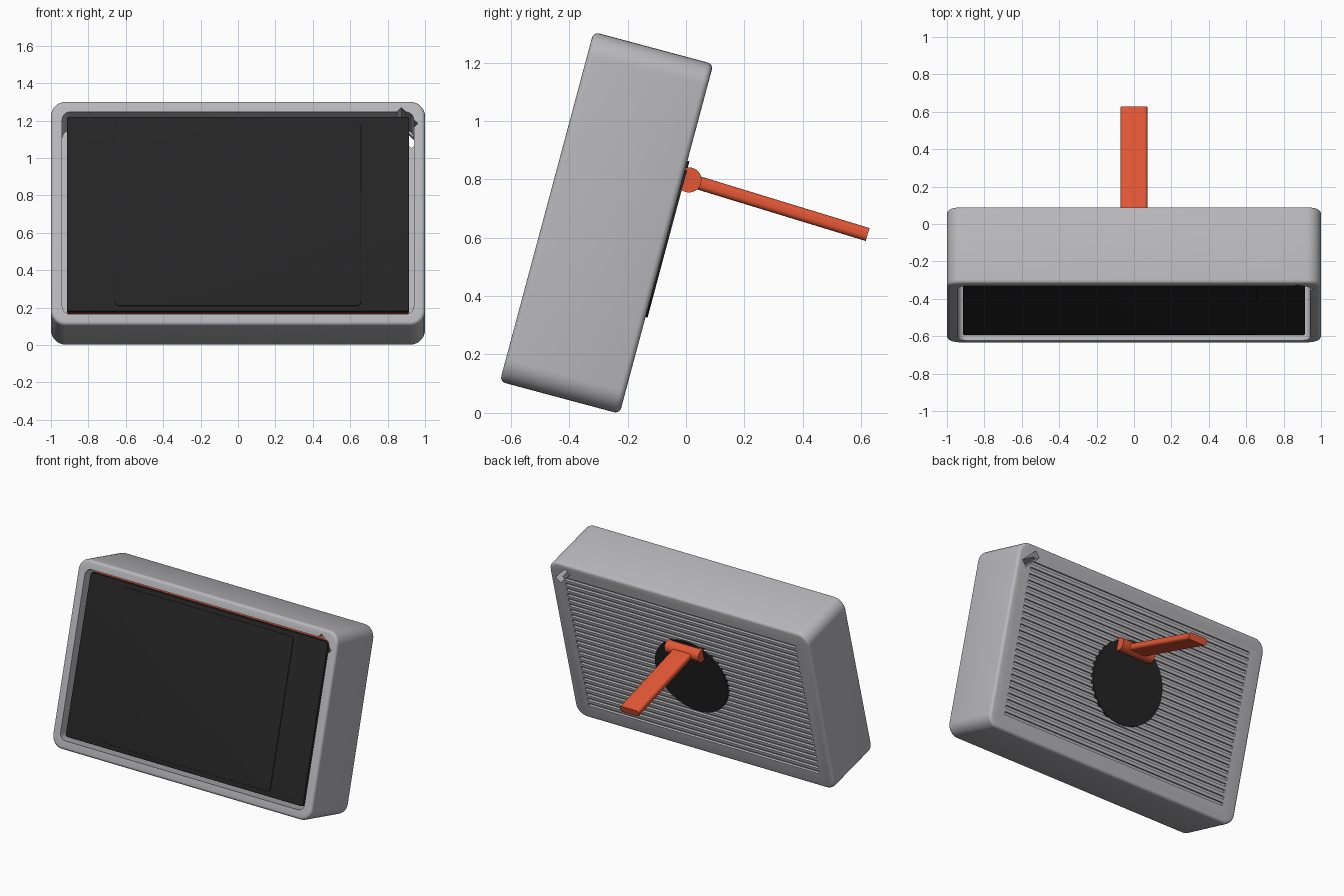
import bpy
import bmesh
import math
from mathutils import Matrix

cube = bpy.data.objects.get("Cube")
if cube:
    bpy.data.objects.remove(cube, do_unlink=True)

# The device is built upright (y is depth), then leaned back
LEAN = Matrix.Translation((0, -0.272, 0.651)) @ Matrix.Rotation(math.radians(-15), 4, "X")
W, D, H = 2.0, 0.425, 1.24
FRONT, BACK = -D / 2, D / 2


def material(name, color, rough=0.6):
    m = bpy.data.materials.new(name)
    m.use_nodes = True
    m.diffuse_color = (*color, 1)
    bsdf = m.node_tree.nodes["Principled BSDF"]
    bsdf.inputs["Base Color"].default_value = (*color, 1)
    bsdf.inputs["Roughness"].default_value = rough
    return m


grey = material("cool grey plastic", (0.48, 0.478, 0.505))
black = material("soft black", (0.018, 0.018, 0.018))
orange = material("burnt orange", (0.77, 0.095, 0.036))


def finish(bm, name, mat):
    bmesh.ops.recalc_face_normals(bm, faces=bm.faces)
    mesh = bpy.data.meshes.new(name)
    bm.to_mesh(mesh)
    bm.free()
    obj = bpy.data.objects.new(name, mesh)
    bpy.context.collection.objects.link(obj)
    if mat:
        mesh.materials.append(mat)
    return obj


def block(name, size, center, mat=None, corner=0, rim=0):
    """Box with its four depth edges rounded, then its front and back rims softened."""
    bm = bmesh.new()
    bmesh.ops.create_cube(bm, size=1)
    bmesh.ops.scale(bm, vec=size, verts=bm.verts)

    def along_depth(e):
        return abs(e.verts[0].co.y - e.verts[1].co.y) > 1e-4

    if corner:
        bmesh.ops.bevel(bm, geom=[e for e in bm.edges if along_depth(e)], offset=corner,
                        segments=8, profile=0.5, affect="EDGES")
    if rim:
        bmesh.ops.bevel(bm, geom=[e for e in bm.edges if not along_depth(e)], offset=rim,
                        segments=4, profile=0.5, affect="EDGES")
    bmesh.ops.translate(bm, vec=center, verts=bm.verts)
    return finish(bm, name, mat)


def cylinder(name, radius, depth, center, rotation, mat, sides=64):
    bm = bmesh.new()
    bmesh.ops.create_cone(bm, cap_ends=True, segments=sides, radius1=radius, radius2=radius,
                          depth=depth, matrix=Matrix.Translation(center) @ rotation)
    return finish(bm, name, mat)


def cut(target, cutter):
    mod = target.modifiers.new("cut", "BOOLEAN")
    mod.object = cutter
    mod.operation = "DIFFERENCE"
    mod.solver = "EXACT"
    bpy.context.view_layer.objects.active = target
    bpy.ops.object.modifier_apply(modifier=mod.name)
    bpy.data.objects.remove(cutter, do_unlink=True)


# Hollow rounded case, open at the front
case = block("case", (W, D, H), (0, 0, 0), grey, corner=0.08, rim=0.02)
cut(case, block("cavity", (1.88, D, 1.12), (0, -0.045, 0), corner=0.045))

# Horizontal grooves across the back
bm = bmesh.new()
ROWS, PITCH = 25, 0.042
for i in range(ROWS):
    place = Matrix.Translation((0, BACK, (i - (ROWS - 1) / 2) * PITCH))
    bmesh.ops.create_cube(bm, size=1, matrix=place @ Matrix.Diagonal((1.78, 0.03, 0.02, 1)))
cut(case, finish(bm, "groove_cutter", None))

# Diagonal strap slot running right through the upper left corner
slot = block("slot_cutter", (0.125, 1, 0.05), (0, 0, 0))
slot.data.transform(Matrix.Translation((0.9, 0, 0.522)) @ Matrix.Rotation(math.radians(45), 4, "Y"))
cut(case, slot)

# Screen, its raised centre panel and the carrier behind
screen = block("screen", (1.83, 0.03, 1.077), (0, FRONT + 0.038, 0), black, corner=0.015, rim=0.004)
panel = block("screen_panel", (1.315, 0.008, 1.015), (0, FRONT + 0.023, 0), black,
              corner=0.02, rim=0.003)
carrier = block("screen_carrier", (1.826, 0.06, 1.077), (0, FRONT + 0.083, 0), orange)

# Round mount on the back
facing_back = Matrix.Rotation(math.radians(90), 4, "X")
sideways = Matrix.Rotation(math.radians(90), 4, "Y")
mount = cylinder("mount_disc", 0.277, 0.022, (0, BACK - 0.004, 0), facing_back, black)

# Hinge barrel and the flat rounded stand leg
hinge_at = (0, BACK + 0.022, 0.215)
hinge = cylinder("hinge_barrel", 0.043, 0.26, hinge_at, sideways, orange, 32)
leg = block("stand_leg", (0.145, 0.64, 0.046), (0, 0.32, 0), orange, corner=0.018)
leg.data.transform(Matrix.Translation(hinge_at) @ Matrix.Rotation(math.radians(-2), 4, "X"))

for obj in (case, screen, panel, carrier, mount, hinge, leg):
    obj.data.transform(LEAN)
    bpy.ops.object.select_all(action="DESELECT")
    obj.select_set(True)
    bpy.context.view_layer.objects.active = obj
    bpy.ops.object.shade_smooth_by_angle(angle=math.radians(30))
